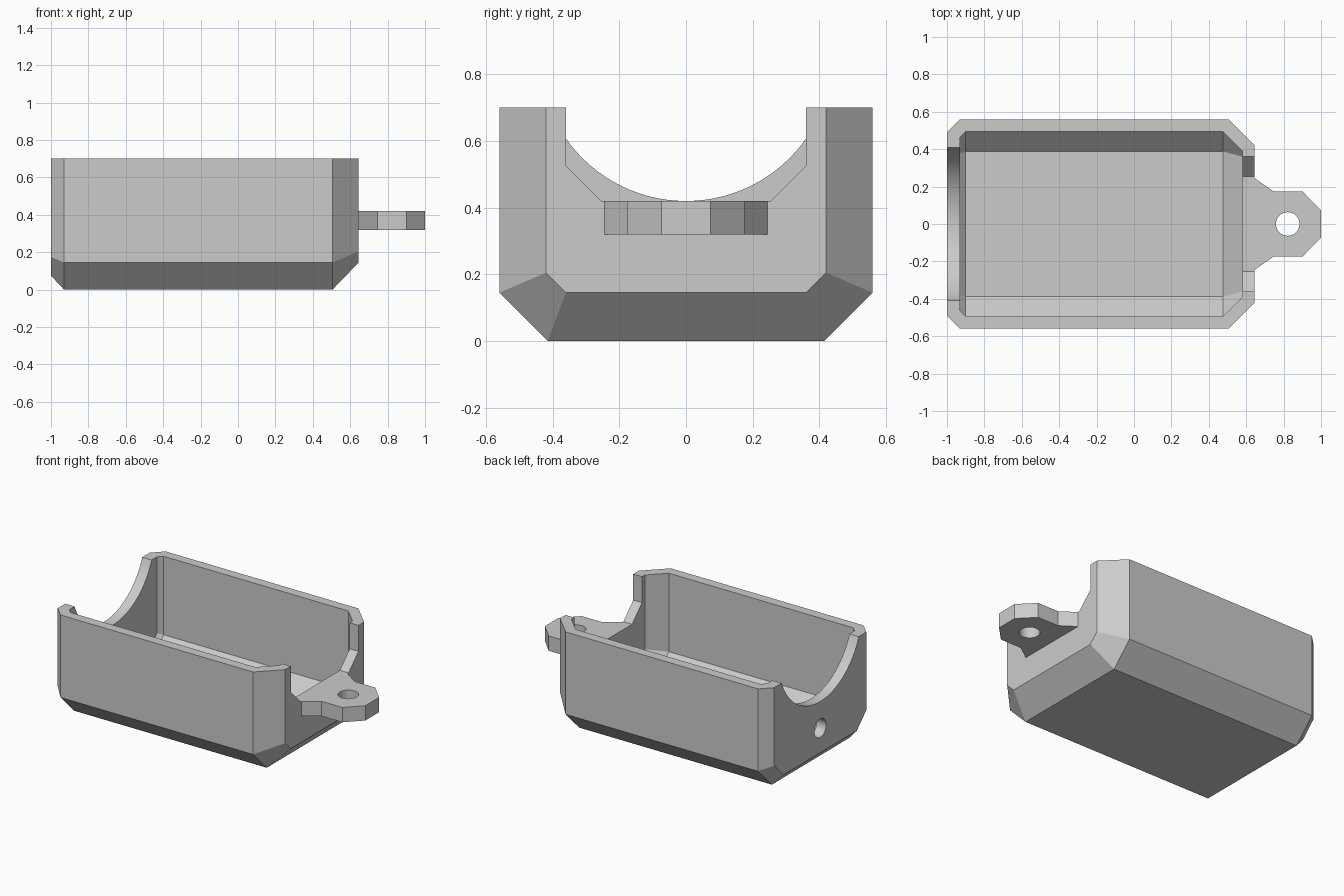
import bpy
import bmesh
from math import radians
from mathutils import Matrix, Vector

if "Cube" in bpy.data.objects:
    bpy.data.objects.remove(bpy.data.objects["Cube"], do_unlink=True)

grey = bpy.data.materials.new("plain grey")
grey.use_nodes = True
GREY = (0.6, 0.6, 0.6, 1)
grey.diffuse_color = GREY
grey.node_tree.nodes["Principled BSDF"].inputs["Base Color"].default_value = GREY


def finish(name, bm):
    bmesh.ops.recalc_face_normals(bm, faces=bm.faces)
    mesh = bpy.data.meshes.new(name)
    bm.to_mesh(mesh)
    bm.free()
    mesh.materials.append(grey)
    obj = bpy.data.objects.new(name, mesh)
    bpy.context.collection.objects.link(obj)
    return obj


def chamfered_tub(name, half_width, floor_half, floor_z, side_z, top, ends):
    """Convex block; ends = (inner x, end x, corner y, corner z, lower y, lower z)."""
    bm = bmesh.new()
    for xi, xe, by, bz, cy, cz in ends:
        for s in (1, -1):
            for p in ((xi, half_width, side_z), (xi, half_width, top),
                      (xe, by, bz), (xe, by, top),
                      (xe, cy, cz), (xi, floor_half, floor_z)):
                bm.verts.new((p[0], s * p[1], p[2]))
    bmesh.ops.convex_hull(bm, input=bm.verts)
    bmesh.ops.dissolve_limit(bm, angle_limit=radians(1.5),
                             verts=bm.verts, edges=bm.edges)
    return finish(name, bm)


def prism(name, outline, offset):
    """Extrude a closed outline along an offset."""
    bm = bmesh.new()
    face = bm.faces.new([bm.verts.new(p) for p in outline])
    new = bmesh.ops.extrude_face_region(bm, geom=[face])["geom"]
    bmesh.ops.translate(bm, vec=Vector(offset),
                        verts=[v for v in new if isinstance(v, bmesh.types.BMVert)])
    return finish(name, bm)


def cylinder(name, center, radius, depth, axis, sides):
    bm = bmesh.new()
    turn = Matrix.Rotation(radians(90), 4, "Y") if axis == "X" else Matrix()
    bmesh.ops.create_cone(bm, cap_ends=True, segments=sides, radius1=radius,
                          radius2=radius, depth=depth,
                          matrix=Matrix.Translation(center) @ turn)
    return finish(name, bm)


def cut(target, cutter):
    mod = target.modifiers.new("cut", "BOOLEAN")
    mod.operation = "DIFFERENCE"
    mod.solver = "EXACT"
    mod.object = cutter
    bpy.context.view_layer.objects.active = target
    bpy.ops.object.modifier_apply(modifier=mod.name)
    bpy.data.objects.remove(cutter, do_unlink=True)


# Hollow tray with chamfered corners
tray = chamfered_tub("tray", 0.56, 0.415, 0, 0.145, 0.7,
                     [(0.505, 0.645, 0.42, 0.205, 0.36, 0.145),
                      (-0.93, -1, 0.49, 0.175, 0.39, 0.075)])
cut(tray, chamfered_tub("cavity", 0.495, 0.388, 0.065, 0.172, 0.9,
                        [(0.475, 0.58, 0.39, 0.2, 0.36, 0.17),
                         (-0.9, -0.93, 0.465, 0.185, 0.378, 0.095)]))

# Round cradle and small hole in one end wall
cut(tray, cylinder("cradle", (-1, 0, 0.86), 0.44, 0.3, "X", 96))
cut(tray, cylinder("end_hole", (-1, 0, 0.24), 0.062, 0.3, "X", 48))

# Angular notch in the other end wall
half = [(0.255, 0.42), (0.36, 0.525), (0.36, 0.8)]
profile = half + [(-y, z) for y, z in reversed(half)]
cut(tray, prism("notch", [(0.53, y, z) for y, z in profile], (0.2, 0, 0)))

# Mounting tab with a screw hole
half = [(0.645, 0.245), (0.745, 0.175), (0.9, 0.175), (1, 0.073)]
plan = half + [(x, -y) for x, y in reversed(half)]
tab = prism("mounting_tab", [(x, y, 0.32) for x, y in plan], (0, 0, 0.1))
cut(tab, cylinder("screw_hole", (0.822, 0, 0.37), 0.063, 0.3, "Z", 48))

# Smooth only the round cuts
for obj in (tray, tab):
    bpy.ops.object.select_all(action="DESELECT")
    obj.select_set(True)
    bpy.context.view_layer.objects.active = obj
    bpy.ops.object.shade_smooth_by_angle(angle=radians(15))
